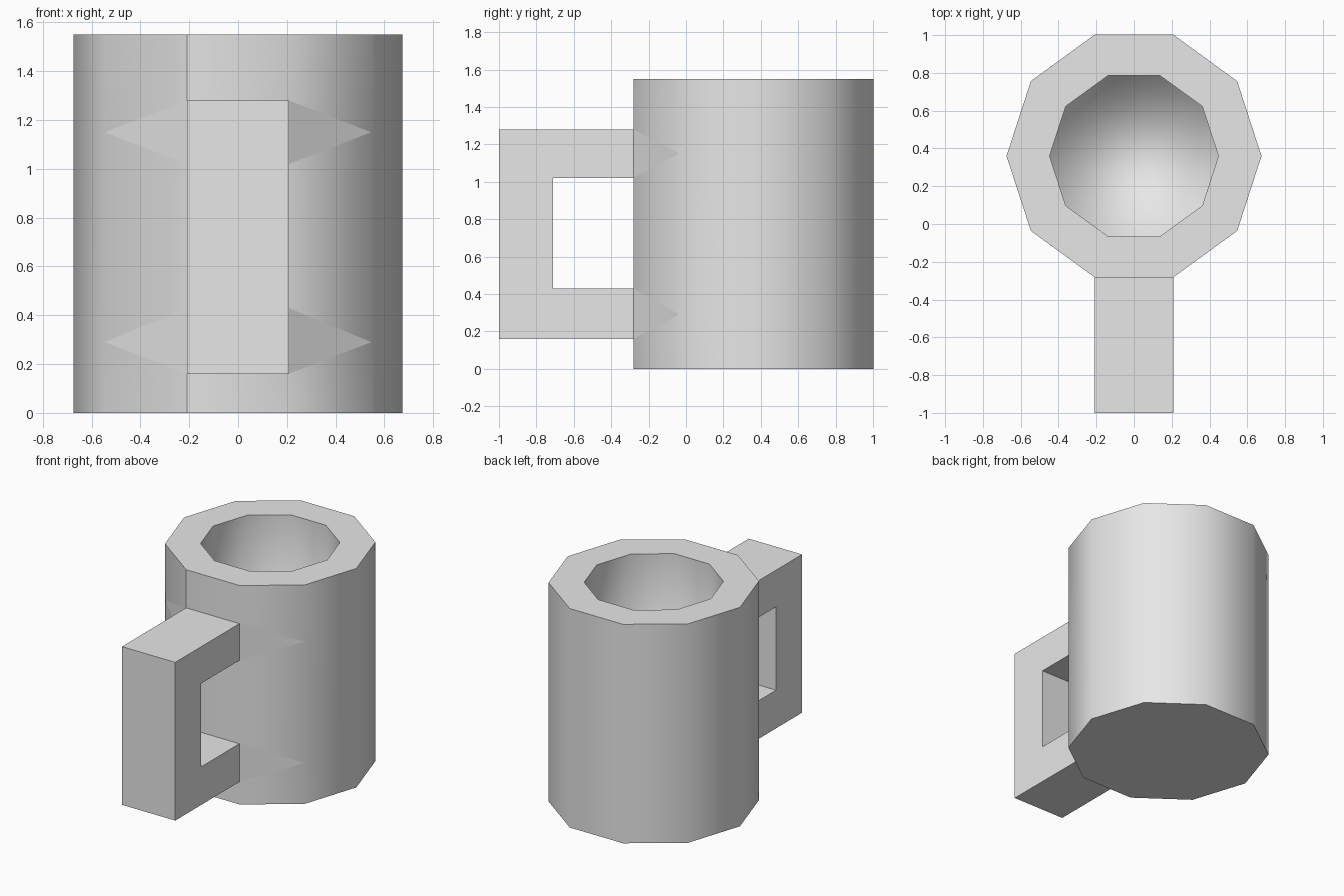
import bpy
import bmesh
from math import cos, sin, pi

if "Cube" in bpy.data.objects:
    bpy.data.objects.remove(bpy.data.objects["Cube"], do_unlink=True)

SIDES, CENTRE_Y, HEIGHT = 10, 0.36, 1.55
OUTER, INNER, FLOOR_Z = 0.675, 0.447, 0.22
GRIP_Z = [0.16, 0.43, 1.02, 1.28]      # lower arm bottom/top, upper arm bottom/top
TIP_Z = [0.29, 1.15]                   # points of the flat facets beside the arms

clay = bpy.data.materials.new("light grey")
clay.use_nodes = True
clay.diffuse_color = (0.8, 0.8, 0.8, 1)
clay.node_tree.nodes["Principled BSDF"].inputs["Base Color"].default_value = (0.8, 0.8, 0.8, 1)

bm = bmesh.new()


def column(i, radius, levels):
    """Vertices stacked on one corner of the ten-sided wall."""
    a = 2 * pi * i / SIDES
    return [bm.verts.new((radius * cos(a), CENTRE_Y + radius * sin(a), z)) for z in levels]


def wall(left, right, smooth=True):
    """One wall face between two vertex stacks, facing outward."""
    face = bm.faces.new([left[0]] + right + left[:0:-1])
    face.smooth = smooth


# Outer wall corners, with extra levels where the handle meets the wall
extra = {6: TIP_Z, 9: TIP_Z, 7: GRIP_Z, 8: GRIP_Z}
outer = [column(i, OUTER, [0] + extra.get(i, []) + [HEIGHT]) for i in range(SIDES)]
inner = [column(i, INNER, [FLOOR_Z, HEIGHT]) for i in range(SIDES)]
A, B = outer[7], outer[8]

for i in range(SIDES):
    j = (i + 1) % SIDES
    if i not in (6, 7, 8):
        wall(outer[i], outer[j])
    # Inside wall and rim
    wall(inner[j], inner[i])
    bm.faces.new((outer[i][-1], outer[j][-1], inner[j][-1], inner[i][-1]))

# Front wall, left open where the arms join
for k in (0, 2, 4):
    wall(A[k:k + 2], B[k:k + 2])

# Slanted walls beside the handle: quads with flat triangular facets between
for side, tip, flip in ((A, outer[6], True), (B, outer[9], False)):
    for n in range(3):
        pair = (side[2 * n:2 * n + 2], tip[n:n + 2])
        wall(*(pair[::-1] if flip else pair))
    for n in range(2):
        tri = [side[2 * n + 1], tip[n + 1], side[2 * n + 2]]
        bm.faces.new(tri[::-1] if flip else tri)

# Underside and inside floor
bm.faces.new([c[0] for c in reversed(outer)])
floor = bm.faces.new([c[0] for c in inner])
floor.smooth = True

# Handle: a square loop welded to the front wall
half = B[0].co.x


def handle_side(stack, x):
    far = [bm.verts.new((x, -1, z)) for z in (GRIP_Z[0], GRIP_Z[3])]
    near = [bm.verts.new((x, -0.71, z)) for z in (GRIP_Z[1], GRIP_Z[2])]
    outside = [stack[1], far[0], far[1], stack[4]]
    inside = [stack[2], near[0], near[1], stack[3]]
    return outside, inside


left_out, left_in = handle_side(A, -half)
right_out, right_in = handle_side(B, half)
for n in range(3):
    bm.faces.new((left_out[n], left_out[n + 1], right_out[n + 1], right_out[n]))
    bm.faces.new((right_in[n], right_in[n + 1], left_in[n + 1], left_in[n]))
    bm.faces.new((right_out[n], right_out[n + 1], right_in[n + 1], right_in[n]))
    bm.faces.new((left_in[n], left_in[n + 1], left_out[n + 1], left_out[n]))

bmesh.ops.recalc_face_normals(bm, faces=bm.faces[:])

# Hard edges at rim, base and handle; the floor blends softly into the inside wall
floor_edges = set(floor.edges)
for e in bm.edges:
    seam = all(v in A for v in e.verts)
    e.smooth = e in floor_edges or (e.calc_face_angle(0) < 0.7 and not seam)

mesh = bpy.data.meshes.new("mug")
bm.to_mesh(mesh)
bm.free()
mesh.materials.append(clay)
mug = bpy.data.objects.new("mug", mesh)
bpy.context.collection.objects.link(mug)
